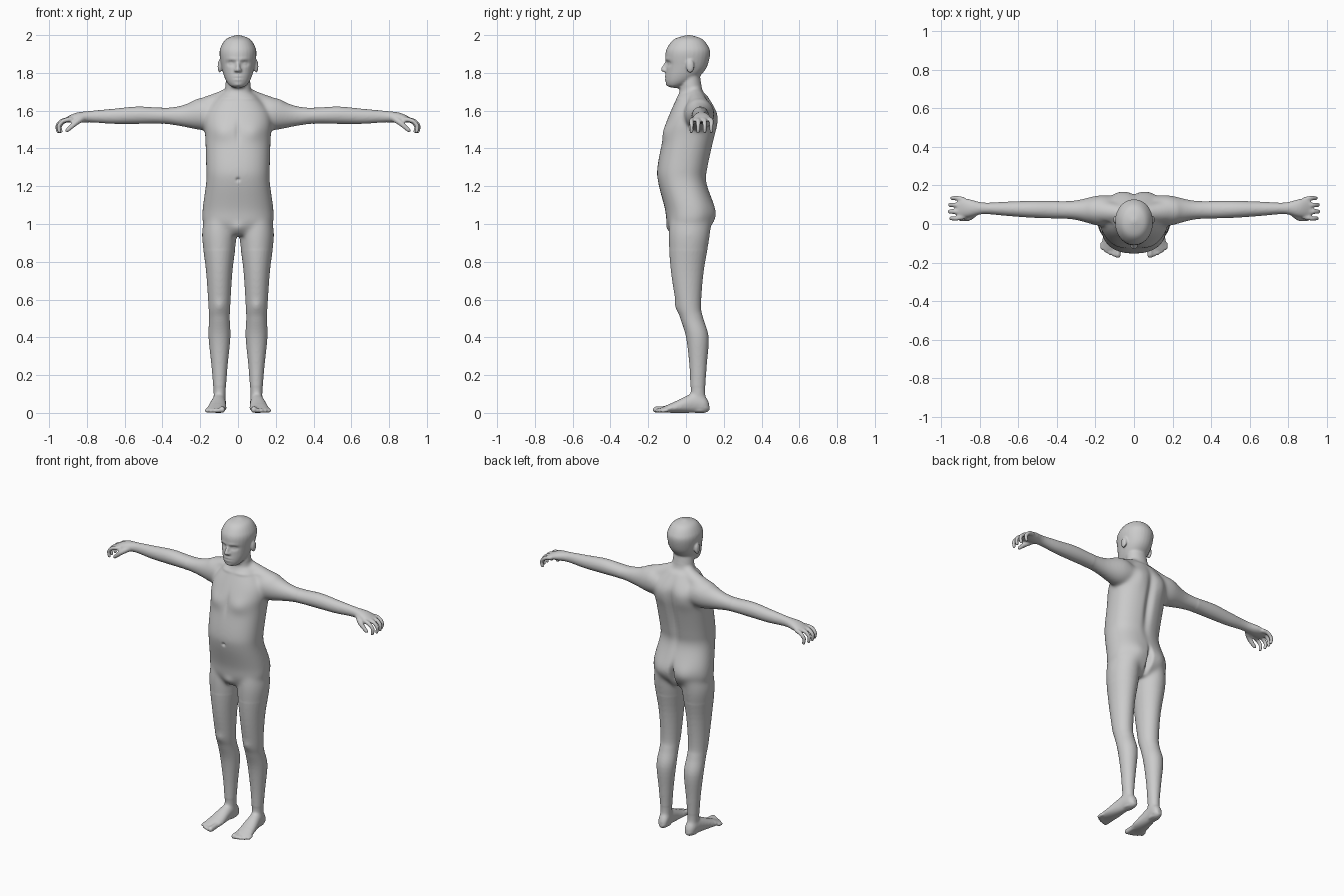
import bpy, bmesh, math
from mathutils import Vector, Matrix

if "Cube" in bpy.data.objects:
    bpy.data.objects.remove(bpy.data.objects["Cube"], do_unlink=True)

SIDES = 28
bm = bmesh.new()


def curve_value(before, a, b, after, t):
    """Smooth blend from a to b that respects the neighbouring values."""
    bend = 2 * before - 5 * a + 4 * b - after
    twist = 3 * (a - b) + after - before
    return a + t / 2 * (b - before + t * (bend + t * twist))


def spline(rows, steps=5):
    """Pass a smooth curve through rows of values."""
    out = []
    last = len(rows) - 1
    for i in range(last):
        around = (rows[max(i - 1, 0)], rows[i], rows[i + 1], rows[min(i + 2, last)])
        for s in range(steps):
            out.append([curve_value(*values, s / steps) for values in zip(*around)])
    return out + [list(rows[last])]


def skin(rings):
    """Bridge rings of points into a closed shell."""
    loops = [[bm.verts.new(point) for point in ring] for ring in rings]
    for low, high in zip(loops, loops[1:]):
        for i in range(len(low)):
            k = (i + 1) % len(low)
            bm.faces.new((low[i], low[k], high[k], high[i]))
    bm.faces.new(loops[0])
    bm.faces.new(loops[-1])


def rounded(value, power):
    return math.copysign(abs(value) ** (2 / power), value)


def loft(axis, rows, side=1, lean=(0, 0), power=2):
    """Rows hold: distance along axis, half width, low edge, high edge."""
    rings = []
    stations = spline(rows)
    first, final = stations[0][0], stations[-1][0]
    for t, half, low, high in stations:
        centre = lean[0] + (lean[1] - lean[0]) * (t - first) / (final - first)
        ring = []
        for i in range(SIDES):
            angle = math.tau * i / SIDES
            u = centre + half * rounded(math.cos(angle), power)
            v = (low + high) / 2 + (high - low) / 2 * rounded(math.sin(angle), power)
            x, y, z = {"X": (t, u, v), "Y": (u, t, v), "Z": (u, v, t)}[axis]
            ring.append((x * side, y, z))
        rings.append(ring)
    skin(rings)


def ball(centre, size):
    place = Matrix.Translation(centre) @ Matrix.Diagonal((*size, 1))
    bmesh.ops.create_uvsphere(bm, u_segments=20, v_segments=12, radius=1, matrix=place)


def tube(points, start, end, side=1):
    """Round tapered limb along a path with rounded ends."""
    path = [Vector((x * side, y, z)) for x, y, z in spline(points)]
    last = len(path) - 1
    rings = []
    for i, point in enumerate(path):
        ahead = path[min(i + 1, last)] - path[max(i - 1, 0)]
        turn = ahead.to_track_quat("Z", "Y")
        radius = start + (end - start) * i / last
        angles = [math.tau * k / 12 for k in range(12)]
        rings.append([point + turn @ Vector((radius * math.cos(a), radius * math.sin(a), 0)) for a in angles])
    skin(rings)
    ball(path[0], (start, start, start))
    ball(path[last], (end, end, end))


def build_trunk():
    loft("Z", [(.94, .13, -.07, .09), (1, .184, -.1, .138), (1.08, .188, -.112, .153),
               (1.22, .169, -.148, .11), (1.3, .169, -.152, .117), (1.46, .174, -.122, .152),
               (1.53, .18, -.108, .164), (1.6, .165, -.08, .16), (1.69, .09, -.038, .108)], power=2.3)
    # Neck
    loft("Z", [(1.6, .08, -.05, .13), (1.72, .068, -.032, .086), (1.82, .06, -.03, .07)])


def build_head():
    # Skull and jaw
    loft("Z", [(1.72, .03, -.09, -.045), (1.745, .055, -.105, .02), (1.78, .073, -.108, .07),
               (1.83, .087, -.106, .11), (1.9, .098, -.109, .128), (1.94, .09, -.096, .118),
               (1.98, .062, -.06, .085), (2, .01, .005, .025)], power=2.1)
    # Nose
    tube([(0, -.1, 1.862), (0, -.122, 1.818)], .008, .0125)


def build_face_side(side):
    # Nostril and ear
    ball((.012 * side, -.112, 1.813), (.01, .013, .009))
    ball((.097 * side, .022, 1.835), (.011, .022, .036))


def build_arm(side):
    # Shoulder slope
    tube([(.04, .05, 1.69), (.11, .06, 1.645), (.2, .07, 1.598)], .036, .068, side)
    # Arm and palm
    loft("X", [(.1, .07, 1.51, 1.65), (.18, .08, 1.495, 1.67), (.3, .052, 1.516, 1.628),
               (.4, .046, 1.53, 1.616), (.53, .044, 1.53, 1.622), (.66, .037, 1.53, 1.61),
               (.78, .03, 1.538, 1.599), (.86, .047, 1.535, 1.588), (.918, .046, 1.538, 1.56)],
         side, lean=(.068, .084))
    # Fingers, fanned out and curling down
    for i in range(4):
        root, spread = .037 + .03 * i, .029 + .035 * i
        knuckle = .93 - .005 * (i - 1.3) ** 2
        tube([(.885, root, 1.553), (knuckle, spread, 1.547), (knuckle + .027, spread, 1.52),
              (knuckle + .023, spread, 1.489)], .0135, .0105, side)
    # Thumb
    tube([(.825, .06, 1.56), (.86, .03, 1.535), (.905, .027, 1.495)], .02, .011, side)


def build_leg(side):
    loft("Z", [(1.03, .08, -.085, .125), (.93, .091, -.092, .125), (.75, .07, -.08, .094),
               (.57, .058, -.051, .08), (.5, .055, -.03, .092), (.4, .058, 0, .12),
               (.25, .043, .018, .11), (.12, .033, .024, .102), (.006, .029, .03, .11)],
         side, lean=(.1, .097))
    # Foot
    loft("Y", [(.124, .016, .012, .05), (.1, .033, 0, .09), (.04, .037, 0, .105),
               (-.07, .051, 0, .055), (-.135, .045, .004, .026)], side, lean=(.093, .118))
    # Toes, the inner one thickest
    for i in range(5):
        x = .084 + .02 * i
        radius = .017 if i == 0 else .0125 - .0004 * i
        tip = -.16 + .0022 * i * i
        tube([(x, -.1, radius + .004), (x, tip, radius)], radius, radius, side)


build_trunk()
build_head()
for side in (1, -1):
    build_face_side(side)
    build_arm(side)
    build_leg(side)

bmesh.ops.recalc_face_normals(bm, faces=bm.faces)
mesh = bpy.data.meshes.new("body")
bm.to_mesh(mesh)
bm.free()
body = bpy.data.objects.new("body", mesh)
bpy.context.collection.objects.link(body)

# Fuse the parts into one skin
fuse = body.modifiers.new("fuse", "REMESH")
fuse.mode = "VOXEL"
fuse.voxel_size = .0056
bpy.context.view_layer.update()
graph = bpy.context.evaluated_depsgraph_get()
fused = bpy.data.meshes.new_from_object(body.evaluated_get(graph))
body.modifiers.clear()
body.data = fused
bm = bmesh.new()
bm.from_mesh(fused)


def relax(verts, times):
    for _ in range(times):
        bmesh.ops.smooth_vert(bm, verts=verts, factor=.5, use_axis_x=True, use_axis_y=True, use_axis_z=True)


def sculpt(touches, facing):
    """Push the front or back in y; touches hold x, z, reach in x, reach in z, depth."""
    bm.normal_update()
    for v in bm.verts:
        turned = v.normal.y * facing
        if turned > 0:
            for x, z, reach_x, reach_z, depth in touches:
                far = ((abs(v.co.x) - x) / reach_x) ** 2 + ((v.co.z - z) / reach_z) ** 2
                if far < 6:
                    v.co.y -= facing * depth * math.sqrt(turned) * math.exp(-far)


# Blend the joints, more strongly around trunk, shoulders and ankles
relax(bm.verts[:], 3)
relax([v for v in bm.verts if abs(v.co.x) < .4 and .86 < v.co.z < 1.73], 30)
relax([v for v in bm.verts if .03 < v.co.z < .14 and v.co.y > -.08], 15)

sculpt([
    (.037, 1.85, .021, .013, .015),    # eye socket
    (.037, 1.849, .012, .007, -.008),  # eyelid
    (.03, 1.872, .03, .009, -.004),    # brow
    (0, 1.773, .026, .014, -.007),     # lips
    (0, 1.773, .024, .0045, .008),     # mouth line
    (0, 1.735, .02, .012, -.005),      # chin
    (.085, 1.485, .06, .045, -.012),   # chest muscle
    (0, 1.49, .014, .06, .006),        # breastbone
    (.07, 1.665, .06, .01, -.005),     # collarbone
    (0, 1.235, .009, .009, .012),      # navel
    (0, .975, .035, .03, -.012),       # groin
    (.097, .565, .03, .03, -.007),     # kneecap
], -1)
sculpt([
    (0, 1.42, .024, .17, .02),         # spine groove
    (.085, 1.55, .05, .07, -.01),      # shoulder blade
    (.085, 1.04, .055, .065, -.012),   # buttock
    (0, 1.02, .013, .065, .04),        # cleft
], 1)
relax(bm.verts[:], 1)
for face in bm.faces:
    face.smooth = True
bm.to_mesh(fused)
bm.free()

# Skin colour
skin_grey = bpy.data.materials.new("skin grey")
skin_grey.use_nodes = True
skin_grey.diffuse_color = (.6, .6, .6, 1)
skin_grey.node_tree.nodes["Principled BSDF"].inputs["Base Color"].default_value = skin_grey.diffuse_color
fused.materials.clear()
fused.materials.append(skin_grey)
